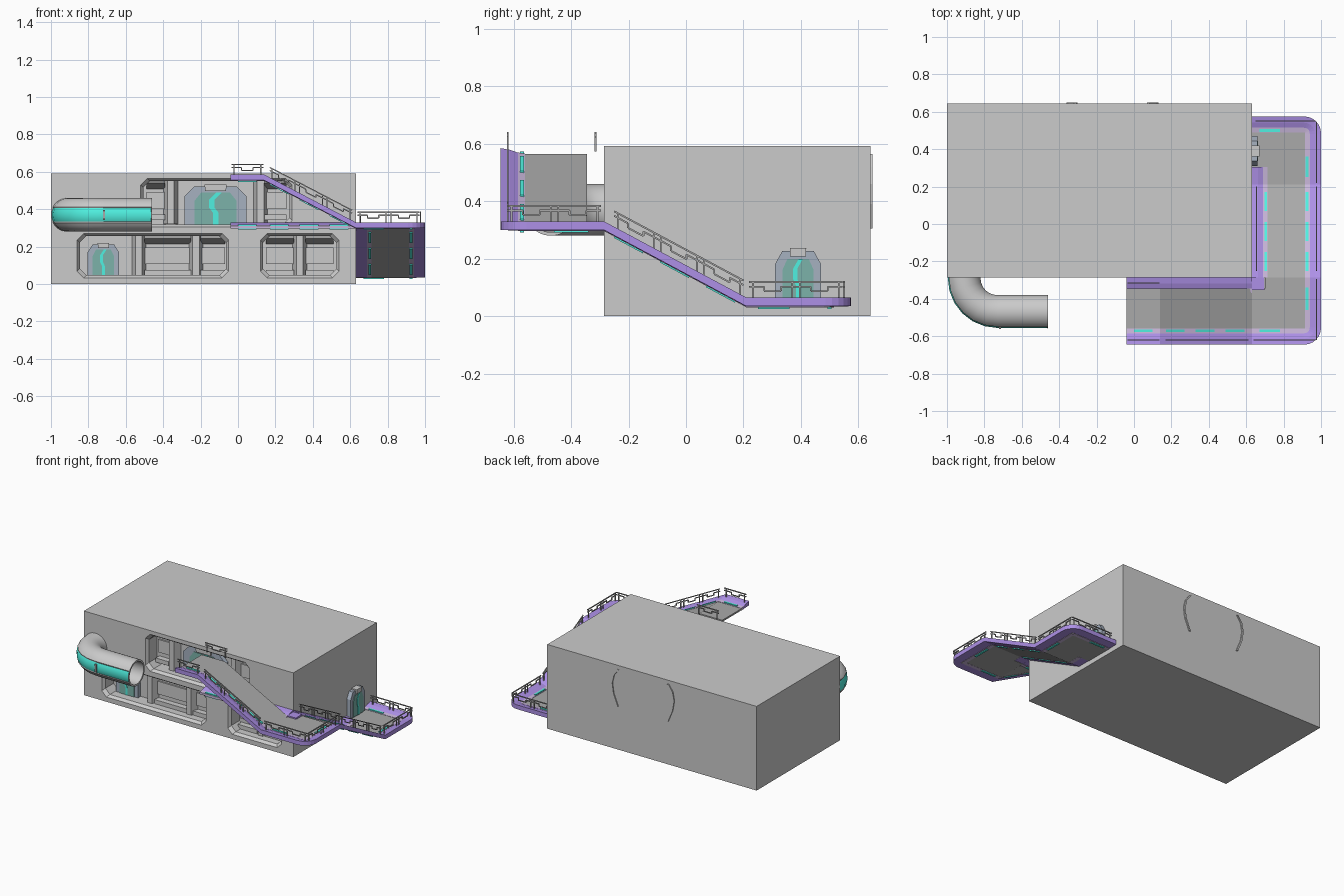
import bpy, bmesh, math
from mathutils import Vector

if "Cube" in bpy.data.objects:
    bpy.data.objects.remove(bpy.data.objects["Cube"])

def mat(name, c):
    m = bpy.data.materials.new(name)
    m.diffuse_color = (*c, 1)
    m.use_nodes = True
    m.node_tree.nodes["Principled BSDF"].inputs["Base Color"].default_value = m.diffuse_color
    return m

PURPLE = mat("purple", (0.42, 0.28, 0.80))
LILAC = mat("lilac", (0.58, 0.47, 0.70))
TEAL = mat("teal", (0.08, 0.88, 0.75))
GREEN = mat("door_green", (0.20, 0.45, 0.40))
SLATE = mat("slate", (0.38, 0.44, 0.53))
DARK = mat("dark_grey", (0.40, 0.40, 0.40))

def finish(name, bm, *mats):
    bmesh.ops.recalc_face_normals(bm, faces=bm.faces)
    me = bpy.data.meshes.new(name)
    bm.to_mesh(me)
    bm.free()
    ob = bpy.data.objects.new(name, me)
    bpy.context.collection.objects.link(ob)
    for m in mats:
        if m:
            me.materials.append(m)
    return ob

def loft(bm, rings):
    vs = [[bm.verts.new(p) for p in r] for r in rings]
    n = len(vs[0])
    for a, b in zip(vs, vs[1:]):
        for i in range(n):
            bm.faces.new((a[i], a[(i + 1) % n], b[(i + 1) % n], b[i]))
    bm.faces.new(vs[0])
    bm.faces.new(vs[-1][::-1])

def prism(name, pts, place, w0, w1, m=None):
    bm = bmesh.new()
    loft(bm, [[place(u, v, w) for u, v in pts] for w in (w0, w1)])
    return finish(name, bm, m)

def front(x0, y0, z0):
    return lambda u, v, w: (x0 + u, y0 - w, z0 + v)

def right(x0, y0, z0):
    return lambda u, v, w: (x0 + w, y0 + u, z0 + v)

def box(name, lo, hi, m=None):
    return prism(name, [(lo[0], lo[2]), (hi[0], lo[2]), (hi[0], hi[2]), (lo[0], hi[2])],
                 front(0, 0, 0), -lo[1], -hi[1], m)

# main block with chamfered front recesses
FACE, BACK = -0.285, -0.175
body = box("main_block", (-1, FACE, 0), (0.63, 0.643, 0.592))

def octagon(x0, x1, z0, z1, c, i, y):
    x0, x1, z0, z1 = x0 + i, x1 - i, z0 + i, z1 - i
    return [(x0 + c, y, z0), (x1 - c, y, z0), (x1, y, z0 + c), (x1, y, z1 - c),
            (x1 - c, y, z1), (x0 + c, y, z1), (x0, y, z1 - c), (x0, y, z0 + c)]

recesses = [(-0.52, 0.29, 0.305, 0.565), (-0.86, -0.05, 0.033, 0.27), (0.12, 0.54, 0.033, 0.27)]
for r in recesses:
    bm = bmesh.new()
    loft(bm, [octagon(*r, 0.035, i, y) for i, y in
              ((0, FACE - 0.05), (0, FACE), (0.014, FACE + 0.02), (0.014, BACK))])
    cut = finish("recess_cutter", bm)
    cut.hide_render = True
    md = body.modifiers.new("recess", 'BOOLEAN')
    md.object, md.operation, md.solver = cut, 'DIFFERENCE', 'EXACT'
    bpy.context.view_layer.objects.active = body
    bpy.ops.object.modifier_apply(modifier=md.name)
    bpy.data.objects.remove(cut)

# ribs and sloped soffit panels inside the recesses
for x, z0, z1 in ((-0.36, .32, .55), (0.12, .32, .55), (-0.53, .047, .256), (-0.225, .047, .256), (0.33, .047, .256)):
    bm = bmesh.new()
    loft(bm, [[(x - a, y, z0), (x + a, y, z0), (x + a, y, z1), (x - a, y, z1)]
              for a, y in ((0.04, BACK + .005), (0.018, BACK - 0.05))])
    finish("recess_rib", bm)
for x0, x1, z in ((-.49, -.39, .551), (.14, .26, .551), (-.50, -.25, .256), (-.20, -.07, .256), (.15, .30, .256), (.36, .51, .256)):
    prism("soffit_panel", [(BACK + .005, z), (BACK - .06, z), (BACK - .06, z - .012), (BACK + .005, z - .045)],
          lambda u, v, w: (w, u, v), x0, x1, DARK)
    box("wall_panel", (x0, BACK - .012, z - .15), (x1, BACK + .005, z - .06))
    box("wall_sill", (x0, BACK - .04, z - .209), (x1, BACK + .005, z - .18))

# doors: frame, leaf, zigzag light seam, keystone
def arch(a, h):
    return [(-a, 0), (a, 0), (a, h * .74), (a * .68, h), (-a * .68, h), (-a, h * .74)]

def door(name, place, a, h):
    prism(name + "_frame", arch(a, h * .95), place, -.005, .03, SLATE)
    prism(name + "_leaf", arch(a * .68, h * .8), place, -.005, .034, GREEN)
    s, k = a * .09, a * .12
    seam = [(0, 0), (0, h * .3), (-k, h * .42), (-k, h * .62), (k, h * .8)]
    prism(name + "_seam", [(u - s, v) for u, v in seam] + [(u + s, v) for u, v in seam[::-1]],
          place, .02, .037, TEAL)
    k = a * .34
    prism(name + "_keystone", [(-k, h * .84), (k, h * .84), (k * 1.05, h), (-k * 1.05, h)], place, -.005, .042)

door("upper_door", front(-0.12, BACK, 0.318), 0.165, 0.215)
door("lower_door", front(-0.72, BACK, 0.045), 0.085, 0.175)
door("side_door", right(0.63, 0.39, 0.05), 0.08, 0.187)

# bent tube with glazed outer strip
path = [((-0.91, -0.27), math.pi)]
for i in range(7):
    t = math.pi + i * math.pi / 12
    path.append(((-0.73 + .18 * math.cos(t), -0.29 + .18 * math.sin(t)), t))
path += [((x, -0.47), 1.5 * math.pi) for x in (-.715, -.46)]
bm = bmesh.new()
N = 32
grid = []
for (x, y), t in path:
    row = []
    for rad in (.09, .078):
        for i in range(N):
            a = (i + .5) * 2 * math.pi / N
            d = rad * math.cos(a)
            row.append(bm.verts.new((x + d * math.cos(t), y + d * math.sin(t), .37 + rad * math.sin(a))))
    grid.append(row)
glass = []
for p, q in zip(grid, grid[1:]):
    for o in (0, N):
        for i in range(N):
            j = (i + 1) % N
            f = bm.faces.new((p[o + i], p[o + j], q[o + j], q[o + i]))
            if o == 0 and i in (0, 1, 2, N - 1, N - 2, N - 3, N - 4) and i not in (2, N - 4):
                glass.append(f)
for row in (grid[0], grid[-1]):
    for i in range(N):
        j = (i + 1) % N
        bm.faces.new((row[i], row[j], row[N + j], row[N + i]))
bmesh.ops.recalc_face_normals(bm, faces=bm.faces)
rim = bmesh.ops.inset_region(bm, faces=glass, thickness=.006, depth=-.004)
for f in rim["faces"]:
    f.material_index = 2
for f in glass:
    f.material_index = 1
tube = finish("tube", bm, mat("grey", (.8, .8, .8)), TEAL, DARK)
tube.select_set(True)
bpy.context.view_layer.objects.active = tube
bpy.ops.object.shade_smooth_by_angle(angle=math.radians(25))
box("tube_mullion", (-.722, -.562, .343), (-.71, -.55, .397), DARK)

# walkway height along its L-shaped, twice-ramped route
ZU, ZM, ZL = 0.585, 0.33, 0.065

def height(x, y):
    if y <= -0.285:
        return ZU + (ZM - ZU) * min(max((x - .14) / .49, 0), 1)
    return ZM + (ZL - ZM) * min(max((y + .285) / .495, 0), 1)

def sweep(name, pts, prof, side, m):
    pts = [Vector(p) for p in pts]
    dirs = [(b - a).normalized() for a, b in zip(pts, pts[1:])]
    rings = []
    for i, p in enumerate(pts):
        n = [Vector((-d.y, d.x)) * side for d in (dirs[max(i - 1, 0)], dirs[min(i, len(dirs) - 1)])]
        miter = (n[0] + n[1]) / (1 + n[0].dot(n[1]))
        z = height(*p)
        rings.append([(*(p + miter * d), z + h) for d, h in prof])
    bm = bmesh.new()
    loft(bm, rings)
    return finish(name, bm, m)

def corner(cx, cy, r, a0):
    return [(cx + r * math.cos(math.radians(a0 + k)), cy + r * math.sin(math.radians(a0 + k))) for k in range(0, 91, 15)]

outer = ([(-.04, -.645), (.14, -.645), (.63, -.645)] + corner(.91, -.555, .09, -90)
         + [(1, -.285), (1, .21)] + corner(.91, .485, .09, 0) + [(.63, .575)])
inner_a = [(-.04, -.285), (.14, -.285), (.63, -.285)]
inner_b = [(.63, -.285), (.63, .21), (.63, .305)]
curb = [(0, -.03), (0, 0), (.033, -.006), (.066, -.018), (.066, -.032)]
lip = [(.06, -.034), (.06, -.015), (.085, -.019), (.085, -.034)]
for nm, pts, side in (("outer", outer, 1), ("inner_front", inner_a, -1), ("inner_side", inner_b, -1)):
    sweep(nm + "_curb", pts, curb, side, PURPLE)
    sweep(nm + "_lip", pts, lip, side, LILAC)
box("inner_corner_curb", (.63, -.352, ZM - .031), (.697, -.285, ZM - .012), PURPLE)

# walkway deck
deck = [(0, -.033), (0, -.021), (.24, -.021), (.24, -.033)]
sweep("front_deck", [(-.04, -.585), (.14, -.585), (.63, -.585), (.94, -.585)], deck, 1, DARK)
sweep("side_deck", [(.94, -.346), (.94, -.285), (.94, .21), (.94, .515)], deck, 1, DARK)
box("door_threshold", (.63, .305, ZL - .033), (.70, .515, ZL - .021), DARK)

# light bars along the deck edges
bar = [(.068, -.039), (.068, -.012), (.082, -.012), (.082, -.039)]
for x in (-.0, .17, .33, .49):
    for y, s in ((-.645, 1), (-.285, -1)):
        sweep("light_bar", [(x, y), (x + .1, y)], bar, s, TEAL)
for y in (-.25, -.09, .07):
    for x, s in ((1, 1), (.63, -1)):
        sweep("light_bar", [(x, y), (x, y + .1)], bar, s, TEAL)
for p, q in (((.67, -.645), (.78, -.645)), ((1, -.46), (1, -.34)), ((1, .25), (1, .36)), ((.78, .575), (.67, .575))):
    sweep("light_bar", [p, q], bar, 1, TEAL)

# railings: top bar, stepped lower bar and posts
def rail(name, p, q, units):
    a, b = Vector((*p, height(*p))), Vector((*q, height(*q)))
    across = Vector((a.y - b.y, b.x - a.x, 0)).normalized() * .003
    bm = bmesh.new()

    def beam(t0, h0, t1, h1, w=.003):
        s, e = (a.lerp(b, t) + Vector((0, 0, h)) for t, h in ((t0, h0), (t1, h1)))
        up = (e - s).cross(across).normalized() * w
        loft(bm, [[c + across + up, c - across + up, c - across - up, c + across - up] for c in (s, e)])

    beam(0, .054, 1, .054)
    for i in range(units):
        f = lambda t: (i + t) / units
        beam(f(0), .038, f(.32), .038)
        beam(f(.32), .038, f(.32), .022)
        beam(f(.32), .022, f(.68), .022)
        beam(f(.68), .022, f(.68), .038)
        beam(f(.68), .038, f(1), .038)
        for t in (.08, .92):
            beam(f(t), -.012, f(t), .054)
    finish(name, bm, DARK)

for nm, p, q, n in (("upper_outer", (-.035, -.62), (.135, -.62), 1), ("upper_inner", (-.035, -.315), (.135, -.315), 1),
                    ("front_ramp", (.17, -.62), (.61, -.62), 3), ("landing_front", (.64, -.62), (.97, -.62), 2),
                    ("landing_side", (.975, -.62), (.975, -.295), 2), ("side_ramp_outer", (.975, -.25), (.975, .2), 3),
                    ("side_ramp_inner", (.655, -.25), (.655, .2), 3), ("lower_side", (.975, .22), (.975, .545), 2),
                    ("lower_back", (.97, .55), (.65, .55), 2)):
    rail(nm + "_railing", p, q, n)

# curved trim strips on the back wall
for pts in ([(.07, .565), (.105, .52), (.12, .46), (.11, .39), (.075, .305)],
            [(-.32, .565), (-.35, .52), (-.362, .46), (-.35, .39), (-.315, .305)]):
    prism("back_trim", pts + [(x + .012, z) for x, z in pts[::-1]], front(0, 0, 0), -.64, -.65)
